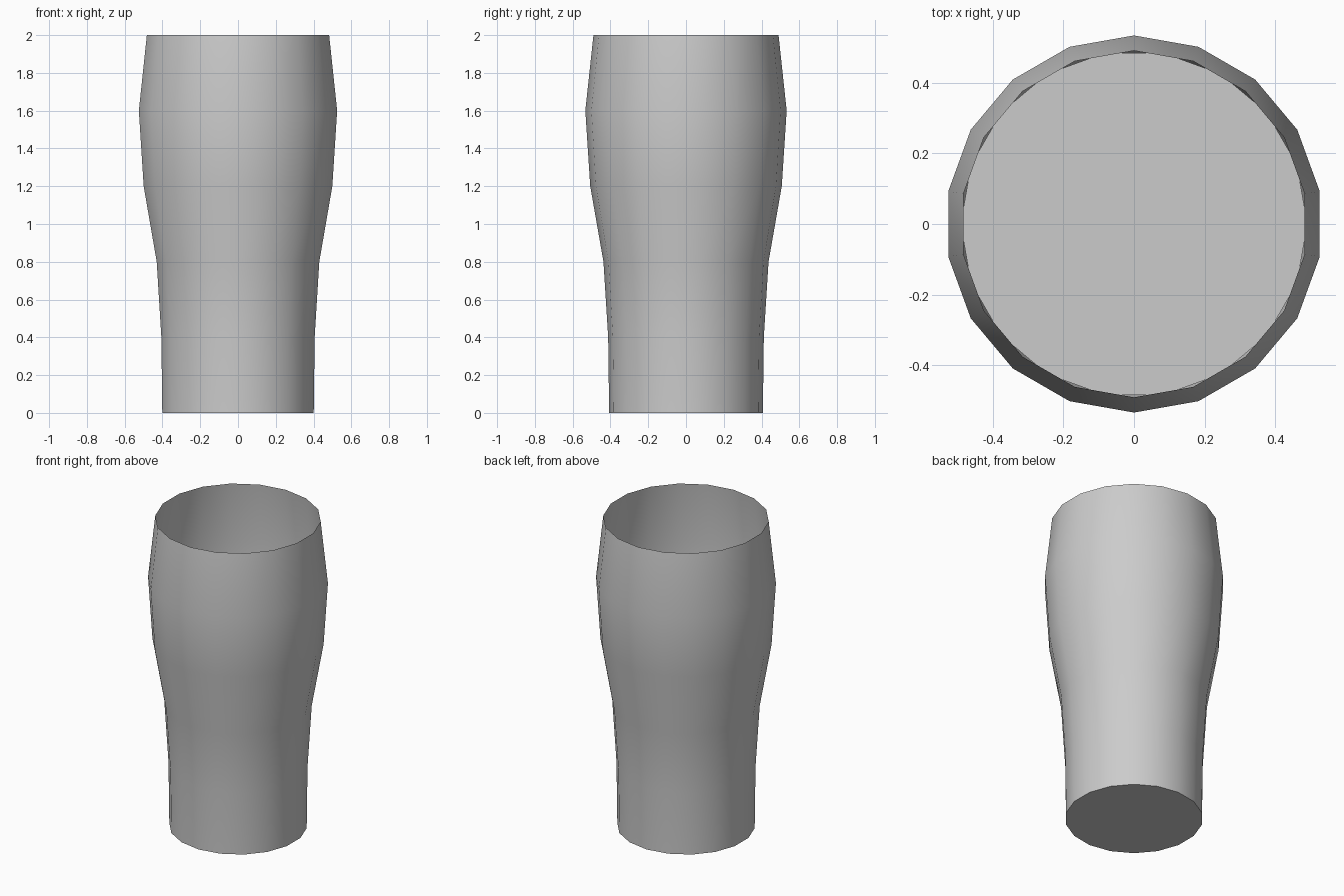
import bpy, bmesh, math

if "Cube" in bpy.data.objects:
    bpy.data.objects.remove(bpy.data.objects["Cube"])

SIDES = 18


def lathe(name, profile, turn=0.0, cap_bottom=True, cap_top=False):
    """Spin (radius, z) points into an 18-sided shell."""
    bm = bmesh.new()
    rings = []
    for r, z in profile:
        ring = []
        for i in range(SIDES):
            a = math.pi / 2 + turn + 2 * math.pi * i / SIDES
            ring.append(bm.verts.new((r * math.cos(a), r * math.sin(a), z)))
        rings.append(ring)
    for low, high in zip(rings, rings[1:]):
        for i in range(SIDES):
            j = (i + 1) % SIDES
            bm.faces.new((low[i], low[j], high[j], high[i]))
    if cap_bottom:
        bm.faces.new(rings[0][::-1])
    if cap_top:
        bm.faces.new(rings[-1])
    mesh = bpy.data.meshes.new(name)
    bm.to_mesh(mesh)
    bm.free()
    obj = bpy.data.objects.new(name, mesh)
    bpy.context.collection.objects.link(obj)
    bpy.ops.object.select_all(action='DESELECT')
    obj.select_set(True)
    bpy.context.view_layer.objects.active = obj
    bpy.ops.object.shade_smooth_by_angle(angle=math.radians(35))
    return obj


# Thin open glass wall with a flat base
wall = [(0.407, 0), (0.412, 0.4), (0.437, 0.8), (0.507, 1.2), (0.533, 1.6), (0.49, 2.0)]
lathe("glass", wall)

# Drink filling the lower part, just inside the wall
drink = [(r * 0.967, max(z, 0.02)) for r, z in wall[:4]]
lathe("drink", drink, turn=math.radians(10), cap_top=True)
